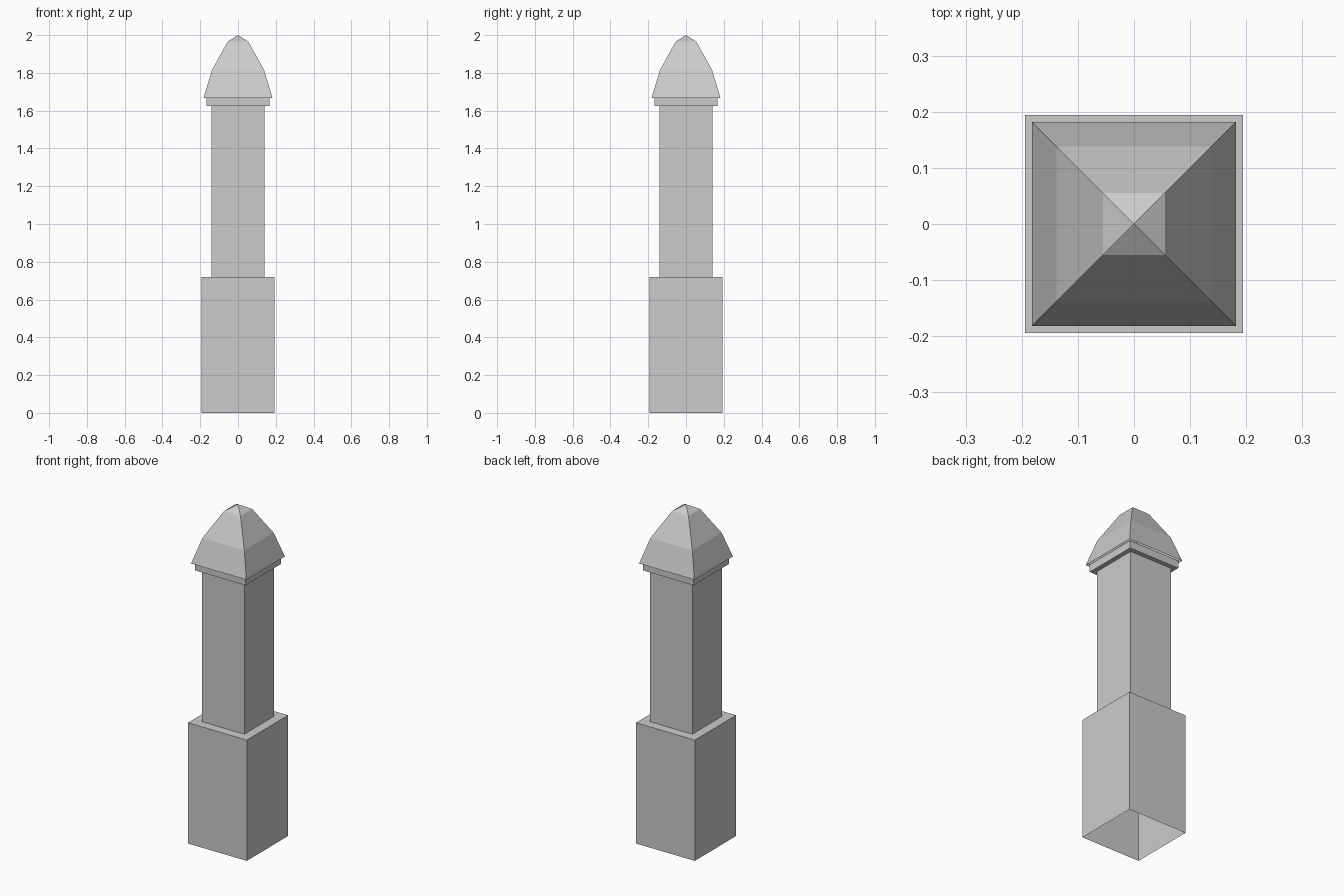
import bpy, bmesh

if "Cube" in bpy.data.objects:
    bpy.data.objects.remove(bpy.data.objects["Cube"])


def square_loft(name, profile):
    """Sweep a (half width, height) profile around a square plan, open-ended."""
    bm = bmesh.new()
    rings = []
    for h, z in profile:
        if h == 0:
            rings.append([bm.verts.new((0, 0, z))] * 4)
        else:
            rings.append([bm.verts.new((sx * h, sy * h, z))
                          for sx, sy in ((-1, -1), (1, -1), (1, 1), (-1, 1))])
    for lo, hi in zip(rings, rings[1:]):
        for i in range(4):
            j = (i + 1) % 4
            corners = [lo[i], lo[j], hi[j], hi[i]]
            bm.faces.new(list(dict.fromkeys(corners)))
    mesh = bpy.data.meshes.new(name)
    bm.to_mesh(mesh)
    bm.free()
    obj = bpy.data.objects.new(name, mesh)
    bpy.context.collection.objects.link(obj)
    return obj


# Wide hollow plinth, open underneath, with a ledge up to the shaft
square_loft("plinth", [(0.194, 0), (0.194, 0.72), (0.14, 0.72)])

# Slim square shaft
square_loft("shaft", [(0.14, 0.72), (0.14, 1.625)])

# Narrow collar under the cap
square_loft("collar", [(0.14, 1.625), (0.167, 1.625), (0.167, 1.67)])

# Faceted pointed cap, overhanging the collar
square_loft("cap", [(0.182, 1.668), (0.138, 1.815), (0.055, 1.965), (0, 2.0)])
